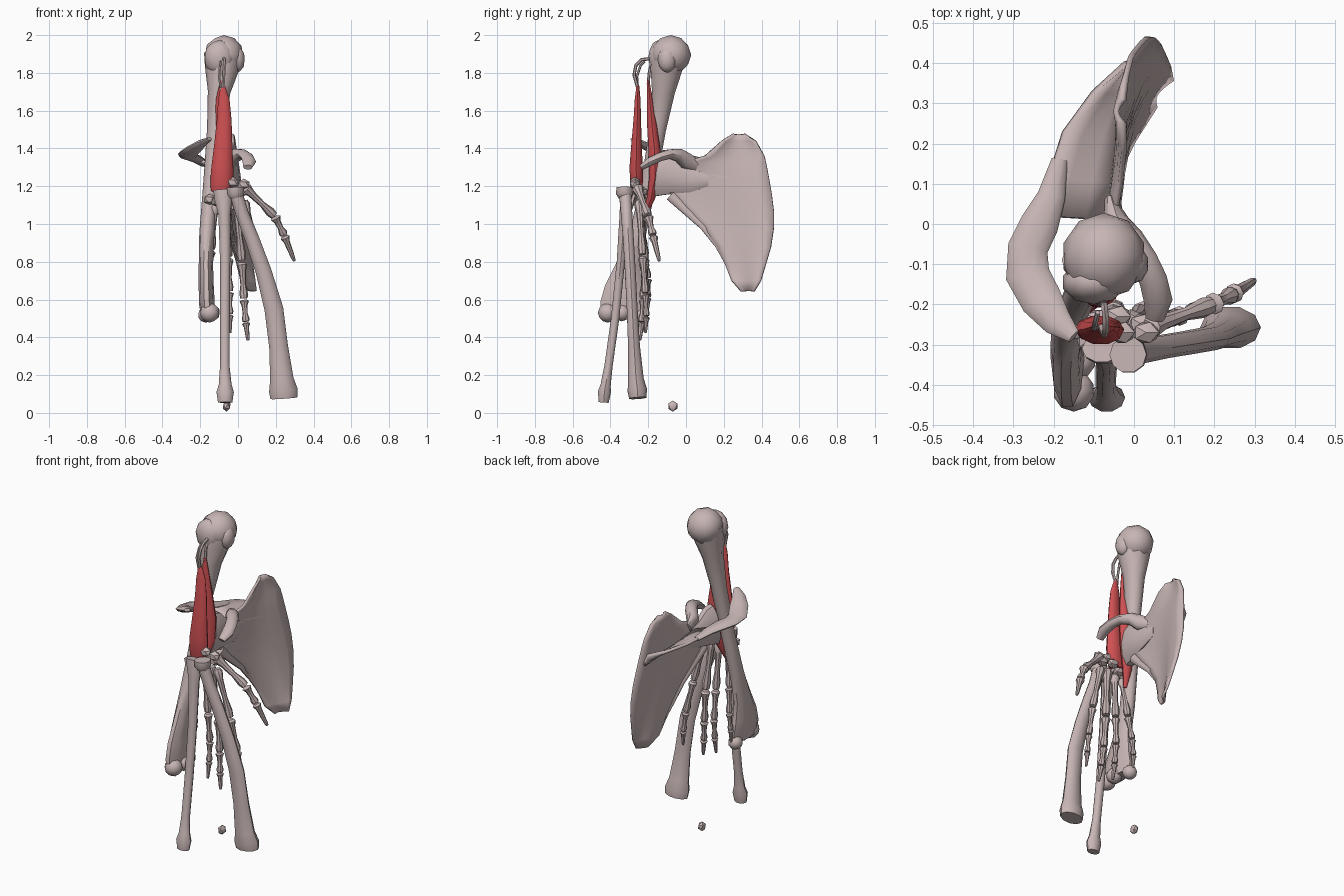
import bpy, bmesh, math
from mathutils import Vector

cube = bpy.data.objects.get("Cube")
if cube:
    bpy.data.objects.remove(cube, do_unlink=True)


def material(name, rgb):
    m = bpy.data.materials.new(name)
    m.use_nodes = True
    m.diffuse_color = (*rgb, 1)
    bsdf = m.node_tree.nodes["Principled BSDF"]
    bsdf.inputs["Base Color"].default_value = (*rgb, 1)
    bsdf.inputs["Roughness"].default_value = 0.8
    return m


BONE = material("bone", (0.57, 0.465, 0.46))
MUSCLE = material("muscle red", (0.62, 0.08, 0.085))


def finish(name, bm, mat, angle=40):
    bmesh.ops.recalc_face_normals(bm, faces=bm.faces)
    me = bpy.data.meshes.new(name)
    bm.to_mesh(me)
    bm.free()
    ob = bpy.data.objects.new(name, me)
    bpy.context.collection.objects.link(ob)
    me.materials.append(mat)
    bpy.ops.object.select_all(action='DESELECT')
    ob.select_set(True)
    bpy.context.view_layer.objects.active = ob
    bpy.ops.object.shade_smooth_by_angle(angle=math.radians(angle))
    return ob


def tube(name, pts, mat=BONE, ref=(0, 1, 0), sides=10):
    """Loft elliptical rings (x, y, z, side radius, other radius) along a path."""
    bm = bmesh.new()
    ps = [Vector(p[:3]) for p in pts]
    rings = []
    for i, p in enumerate(pts):
        t = (ps[min(i + 1, len(ps) - 1)] - ps[max(i - 1, 0)]).normalized()
        u = Vector(ref).cross(t).normalized()
        v = t.cross(u)
        rings.append([bm.verts.new(ps[i] + u * p[3] * math.cos(a) + v * p[4] * math.sin(a))
                      for a in (2 * math.pi * k / sides for k in range(sides))])
    for a, b in zip(rings, rings[1:]):
        for k in range(sides):
            bm.faces.new((a[k], a[(k + 1) % sides], b[(k + 1) % sides], b[k]))
    bm.faces.new(rings[0])
    bm.faces.new(rings[-1])
    return finish(name, bm, mat)


def lump(name, c, r, sub=2):
    bm = bmesh.new()
    bmesh.ops.create_icosphere(bm, subdivisions=sub, radius=1)
    for v in bm.verts:
        v.co = Vector(c) + Vector([v.co[i] * r[i] for i in range(3)])
    return finish(name, bm, BONE)


def sheet(name, rows, thickness):
    """Skin rows of points and give the skin a thickness."""
    bm = bmesh.new()
    grid = [[bm.verts.new(p) for p in row] for row in rows]
    for a, b in zip(grid, grid[1:]):
        for k in range(len(a) - 1):
            bm.faces.new((a[k], a[k + 1], b[k + 1], b[k]))
    ob = finish(name, bm, BONE, 50)
    mod = ob.modifiers.new("thickness", 'SOLIDIFY')
    mod.thickness = thickness
    mod.offset = 0
    return ob


def digit(name, joints, r):
    """A chain of waisted bones between joints."""
    for i, (a, b) in enumerate(zip(joints, joints[1:])):
        a, b = Vector(a), Vector(b)
        s = r * (1 - 0.1 * i)
        last = i == len(joints) - 2
        prof = [(0.02, 0.75), (0.08, 1.15), (0.25, 0.75), (0.6, 0.6),
                (0.85, 0.5 if last else 0.95), (0.97, 0.35 if last else 0.8)]
        tube(f"{name}_bone_{i + 1}", [(*a.lerp(b, t), s * k, s * k) for t, k in prof], sides=8)


# Upper arm bone
lump("humerus_head", (-0.075, -0.08, 1.895), (0.105, 0.108, 0.105))
lump("humerus_tubercle", (-0.1, -0.145, 1.88), (0.08, 0.055, 0.095))
lump("humerus_small_tubercle", (-0.005, -0.1, 1.87), (0.042, 0.05, 0.07))
tube("humerus_shaft", [
    (-0.08, -0.09, 1.9, 0.1, 0.09), (-0.085, -0.105, 1.82, 0.09, 0.088),
    (-0.1, -0.12, 1.7, 0.06, 0.064), (-0.12, -0.15, 1.5, 0.044, 0.046),
    (-0.145, -0.2, 1.2, 0.04, 0.042), (-0.165, -0.255, 0.95, 0.04, 0.046),
    (-0.17, -0.305, 0.78, 0.038, 0.068), (-0.168, -0.33, 0.66, 0.04, 0.105),
    (-0.165, -0.335, 0.58, 0.042, 0.125), (-0.16, -0.335, 0.52, 0.036, 0.12)])
for i, (x, y, z, r) in enumerate([(-0.15, -0.415, 0.53, 0.052), (-0.14, -0.34, 0.53, 0.045),
                                  (-0.17, -0.24, 0.52, 0.042)]):
    lump(f"humerus_condyle_{i + 1}", (x, y, z), (r, r, r))

# Forearm bones
tube("ulna", [
    (-0.08, -0.31, 1.18, 0.05, 0.035), (-0.078, -0.315, 1.14, 0.048, 0.035),
    (-0.072, -0.325, 1.05, 0.032, 0.028), (-0.068, -0.345, 0.8, 0.027, 0.023),
    (-0.07, -0.375, 0.5, 0.026, 0.023), (-0.07, -0.41, 0.25, 0.025, 0.023),
    (-0.068, -0.425, 0.15, 0.034, 0.028), (-0.068, -0.432, 0.11, 0.046, 0.036),
    (-0.068, -0.436, 0.055, 0.038, 0.028)])
tube("radius_head", [(-0.015, -0.325, 1.195, 0.046, 0.046), (-0.013, -0.325, 1.16, 0.047, 0.047),
                     (-0.008, -0.324, 1.14, 0.034, 0.034)])
tube("radius_shaft", [
    (-0.01, -0.322, 1.16, 0.035, 0.034), (0.02, -0.315, 1.06, 0.035, 0.032),
    (0.075, -0.305, 0.92, 0.038, 0.03), (0.135, -0.295, 0.75, 0.042, 0.03),
    (0.19, -0.285, 0.55, 0.05, 0.03), (0.215, -0.275, 0.35, 0.05, 0.033),
    (0.232, -0.265, 0.18, 0.062, 0.043), (0.24, -0.258, 0.12, 0.076, 0.054),
    (0.243, -0.255, 0.078, 0.072, 0.048)])

# Wrist bones
wrist = [(-0.15, -0.26, 1.13), (-0.11, -0.29, 1.12), (-0.09, -0.24, 1.14), (-0.04, -0.23, 1.17),
         (-0.03, -0.27, 1.22), (0.02, -0.25, 1.17), (0.03, -0.27, 1.21)]
for i, c in enumerate(wrist):
    lump(f"wrist_bone_{i + 1}", c, (0.036, 0.03, 0.03), 1)
lump("loose_wrist_bone", (-0.06, -0.07, 0.036), (0.023, 0.028, 0.03), 1)

# Fingers and thumb
digit("thumb", [(0.03, -0.26, 1.2), (0.195, -0.2, 1.04), (0.245, -0.175, 0.94), (0.3, -0.14, 0.8)], 0.027)
digit("index_finger", [(0.03, -0.25, 1.13), (0.11, -0.23, 0.83), (0.15, -0.215, 0.63),
                       (0.165, -0.21, 0.51), (0.17, -0.215, 0.42)], 0.024)
digit("middle_finger", [(-0.01, -0.245, 1.13), (0.02, -0.22, 0.8), (0.032, -0.225, 0.6),
                        (0.042, -0.235, 0.48), (0.053, -0.245, 0.38)], 0.027)
digit("ring_finger", [(-0.06, -0.24, 1.11), (-0.05, -0.22, 0.82), (-0.045, -0.21, 0.64),
                      (-0.043, -0.22, 0.52), (-0.042, -0.235, 0.42)], 0.025)
digit("little_finger", [(-0.12, -0.25, 1.11), (-0.14, -0.22, 0.86), (-0.155, -0.2, 0.71),
                        (-0.165, -0.2, 0.61), (-0.165, -0.205, 0.53)], 0.022)

# Shoulder blade: each row is height, outer y, inner y
blade = [(1.475, 0.25, 0.31), (1.44, 0.19, 0.37), (1.36, 0.1, 0.415), (1.32, -0.04, 0.425),
         (1.24, -0.1, 0.44), (1.15, -0.08, 0.455), (1.07, 0.0, 0.465), (0.98, 0.09, 0.465),
         (0.88, 0.165, 0.45), (0.78, 0.21, 0.42), (0.7, 0.24, 0.395), (0.645, 0.29, 0.36)]


def blade_x(y, z):
    """The blade twists outward towards its lower inner corner."""
    twist = min(1, max(0, (y - 0.16) / 0.2))
    return -0.025 + 0.12 * (1.48 - z) / 0.84 * twist - 0.18 * max(0, 0.15 - y)


rows = []
for z, y0, y1 in blade:
    row = []
    for k in range(9):
        t = k / 8
        y = y0 + (y1 - y0) * t
        row.append((blade_x(y, z) - 0.02 * math.sin(math.pi * t), y, z))
    rows.append(row)
sheet("shoulder_blade", rows, 0.014)

# Thick outer border and socket
border = [(-0.08, 1.15, 0.03), (0.0, 1.07, 0.022), (0.09, 0.985, 0.017),
          (0.165, 0.885, 0.012), (0.22, 0.78, 0.008)]
tube("blade_outer_border", [(blade_x(y, z) - 0.004, y, z, r * 0.8, r) for y, z, r in border])
tube("shoulder_socket", [
    (-0.045, 0.12, 1.23, 0.006, 0.03), (-0.052, 0.03, 1.23, 0.024, 0.065),
    (-0.068, -0.04, 1.24, 0.036, 0.085), (-0.085, -0.11, 1.265, 0.055, 0.125),
    (-0.095, -0.14, 1.27, 0.058, 0.13)], ref=(0, 0, 1))

# Spine shelf and its overhanging tip
base = [(0.41, 1.2), (0.32, 1.22), (0.2, 1.24), (0.1, 1.26), (0.01, 1.28)]
crest = [(-0.02, 0.4, 1.26), (-0.1, 0.33, 1.28), (-0.175, 0.23, 1.31), (-0.21, 0.12, 1.33), (-0.235, 0.02, 1.35)]
sheet("blade_spine", [[Vector((blade_x(*a) - 0.015, *a)).lerp(Vector(b), t) for t in (0, 0.35, 0.7, 1)]
                      for a, b in zip(base, crest)], 0.018)
tube("acromion", [
    (-0.185, 0.16, 1.315, 0.02, 0.012), (-0.205, 0.07, 1.335, 0.035, 0.018),
    (-0.235, 0.0, 1.35, 0.048, 0.02), (-0.264, -0.06, 1.36, 0.05, 0.02),
    (-0.265, -0.125, 1.37, 0.055, 0.021), (-0.23, -0.19, 1.4, 0.052, 0.02),
    (-0.19, -0.245, 1.43, 0.037, 0.017), (-0.15, -0.28, 1.45, 0.018, 0.01)], ref=(0, 0, 1))

# Hooked process
tube("coracoid", [
    (-0.06, 0.06, 1.31, 0.014, 0.03), (-0.045, 0.0, 1.335, 0.035, 0.045),
    (-0.01, -0.04, 1.365, 0.036, 0.036), (0.025, -0.09, 1.37, 0.034, 0.026),
    (0.048, -0.14, 1.355, 0.035, 0.024), (0.06, -0.19, 1.33, 0.036, 0.024),
    (0.052, -0.235, 1.3, 0.024, 0.015)], ref=(0, 0, 1))

# Two muscle bellies
tube("front_muscle", [
    (-0.08, -0.255, 1.73, 0.012, 0.008), (-0.075, -0.256, 1.66, 0.03, 0.016),
    (-0.073, -0.258, 1.55, 0.039, 0.021), (-0.078, -0.262, 1.42, 0.048, 0.029),
    (-0.083, -0.264, 1.3, 0.058, 0.037), (-0.086, -0.262, 1.22, 0.061, 0.035),
    (-0.09, -0.26, 1.17, 0.053, 0.027)], MUSCLE)
tube("rear_muscle", [
    (-0.085, -0.2, 1.76, 0.008, 0.007), (-0.09, -0.192, 1.66, 0.027, 0.016),
    (-0.085, -0.18, 1.52, 0.036, 0.027), (-0.08, -0.166, 1.38, 0.043, 0.034),
    (-0.085, -0.164, 1.25, 0.043, 0.032), (-0.105, -0.185, 1.14, 0.03, 0.023),
    (-0.12, -0.22, 1.04, 0.01, 0.01)], MUSCLE)


# Tendons above and below the bellies
def tendon(name, pts, r):
    tube(name, [(*p, r, r) for p in pts], ref=(1, 0, 0), sides=6)


tendon("long_tendon", [(-0.08, -0.255, 1.72), (-0.075, -0.275, 1.79), (-0.07, -0.265, 1.84),
                       (-0.07, -0.235, 1.87), (-0.075, -0.195, 1.875)], 0.009)
tendon("short_tendon", [(-0.09, -0.255, 1.71), (-0.1, -0.26, 1.78), (-0.095, -0.24, 1.84),
                        (-0.09, -0.22, 1.86)], 0.007)
tendon("rear_tendon", [(-0.085, -0.2, 1.74), (-0.085, -0.195, 1.8), (-0.085, -0.18, 1.87)], 0.008)
tendon("lower_tendon", [(-0.09, -0.26, 1.18), (-0.06, -0.28, 1.14), (-0.02, -0.295, 1.08)], 0.012)
